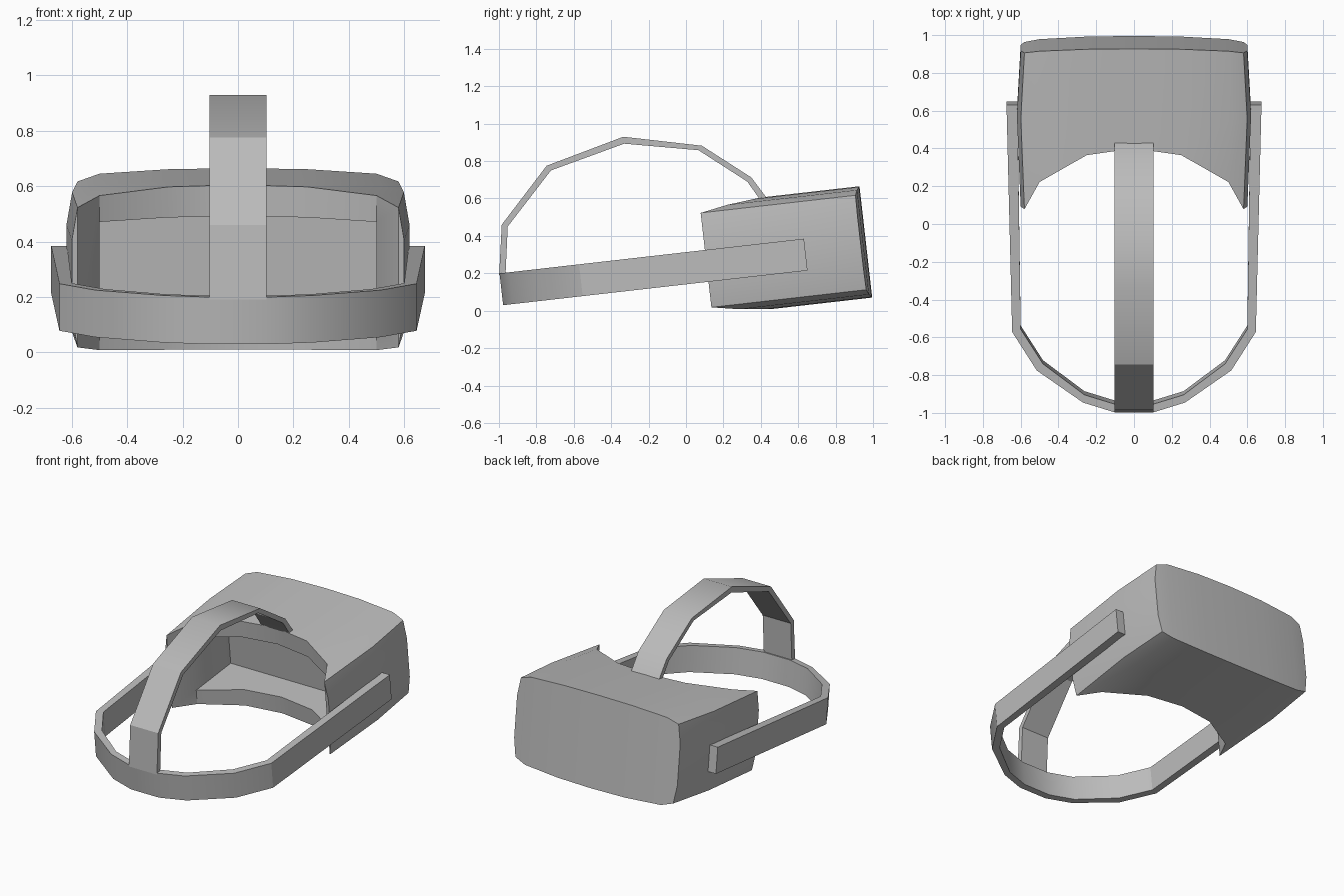
import bpy, bmesh, math
from mathutils import Matrix

cube = bpy.data.objects.get("Cube")
if cube:
    bpy.data.objects.remove(cube, do_unlink=True)

TILT = Matrix.Rotation(math.radians(6.5), 4, 'X')

grey = bpy.data.materials.new("plain grey")
grey.use_nodes = True
colour = (0.5, 0.5, 0.5, 1)
grey.diffuse_color = colour
grey.node_tree.nodes["Principled BSDF"].inputs["Base Color"].default_value = colour


def finish(bm, name, tilt=True):
    """Turn a bmesh into a shaded object."""
    bmesh.ops.remove_doubles(bm, verts=bm.verts, dist=0.0005)
    bmesh.ops.recalc_face_normals(bm, faces=bm.faces)
    if tilt:
        bm.transform(TILT)
    mesh = bpy.data.meshes.new(name)
    bm.to_mesh(mesh)
    bm.free()
    mesh.materials.append(grey)
    ob = bpy.data.objects.new(name, mesh)
    bpy.context.collection.objects.link(ob)
    bpy.ops.object.select_all(action='DESELECT')
    ob.select_set(True)
    bpy.context.view_layer.objects.active = ob
    bpy.ops.object.shade_smooth_by_angle(angle=math.radians(30))
    return ob


def ribbon(name, outer, inner, to_co, low, high, tilt):
    """Closed band between two matching paths, extruded from low to high."""
    bm = bmesh.new()
    rings = [[bm.verts.new(to_co(*p, h)) for p, h in
              ((o, low), (o, high), (i, high), (i, low))]
             for o, i in zip(outer, inner)]
    for a, b in zip(rings, rings[1:]):
        for k in range(4):
            n = (k + 1) % 4
            bm.faces.new((a[k], a[n], b[n], b[k]))
    bm.faces.new(rings[0])
    bm.faces.new(rings[-1])
    return finish(bm, name, tilt)


# Visor: crowned section, each column has x, half height, back y, front y
MID = 0.2565
half = [(0, 0.2995, 0.466, 0.997), (0.25, 0.296, 0.43, 0.994),
        (0.5, 0.281, 0.285, 0.982), (0.58, 0.254, 0.137, 0.970)]
cols = [(-x, h, b, f) for x, h, b, f in half[:0:-1]] + half
SIDE_X, SIDE_H, SIDE_F = 0.6, 0.135, 0.968
BELLY = 0.62

bm = bmesh.new()


def face(*points):
    bm.faces.new([bm.verts.new(p) for p in points])


def ring(station):
    """Section loop at the back (0), belly (1) or front (2)."""
    def point(x, h, b, f, sign):
        wide = 1.033 if station == 1 else 1
        return (x * wide, (b, BELLY, f)[station], MID + sign * h)
    side = (SIDE_X, SIDE_H, half[-1][2], SIDE_F)
    left = (-SIDE_X,) + side[1:]
    return ([point(*c, 1) for c in cols] + [point(*side, 1), point(*side, -1)]
            + [point(*c, -1) for c in cols[::-1]]
            + [point(*left, -1), point(*left, 1)])


rings = [ring(s) for s in range(3)]
count = len(rings[0])
for a, b in zip(rings, rings[1:]):
    for k in range(count):
        n = (k + 1) % count
        face(a[k], a[n], b[n], b[k])

# End walls: curved front, and a back with an eye recess
DEEP, EYE = 0.65, 0.185
for r in (rings[0], rings[2]):
    face(*r[6:10])
    face(r[15], r[16], r[17], r[0])
back, front = rings[0], rings[2]


def eye(p, sign, y=None):
    return (p[0], p[1] if y is None else y, MID + sign * EYE)


for i in range(6):
    t0, t1, b1, b0 = i, i + 1, 14 - i, 15 - i
    face(front[t0], front[t1], front[b1], front[b0])
    p, q = back[t0], back[t1]
    if i == 0:
        face(p, q, eye(q, 1), eye(q, -1), back[b1], back[b0])
    elif i == 5:
        face(p, q, back[b1], back[b0], eye(p, -1), eye(p, 1))
    else:
        for sign, low in ((1, (p, q)), (-1, (back[b0], back[b1]))):
            face(*low, eye(q, sign), eye(p, sign))
            face(eye(p, sign), eye(q, sign), eye(q, sign, DEEP), eye(p, sign, DEEP))
        face(eye(p, 1, DEEP), eye(q, 1, DEEP), eye(q, -1, DEEP), eye(p, -1, DEEP))
for p in (back[1], back[5]):
    face(eye(p, 1), eye(p, 1, DEEP), eye(p, -1, DEEP), eye(p, -1))
finish(bm, "visor")

# Head band running round from one side of the visor to the other
outer = [(0.675, 0.67), (0.645, -0.54), (0.515, -0.745), (0.27, -0.916), (0.103, -0.968)]
inner = [(0.617, 0.67), (0.6, -0.525), (0.482, -0.71), (0.262, -0.875), (0.1, -0.925)]


def mirrored(path):
    return path + [(-x, y) for x, y in path[::-1]]


ribbon("head_band", mirrored(outer), mirrored(inner),
       lambda x, y, h: (x, y, h), 0.14, 0.311, True)

# Strap arching over the head
over_out = [(-0.999, 0.19), (-0.985, 0.46), (-0.745, 0.775), (-0.335, 0.93),
            (0.085, 0.882), (0.35, 0.712), (0.437, 0.595)]
over_in = [(-0.965, 0.19), (-0.953, 0.45), (-0.722, 0.75), (-0.33, 0.893),
           (0.067, 0.858), (0.328, 0.69), (0.395, 0.595)]
ribbon("top_strap", over_out, over_in,
       lambda y, z, h: (h, y, z), -0.103, 0.103, False)
